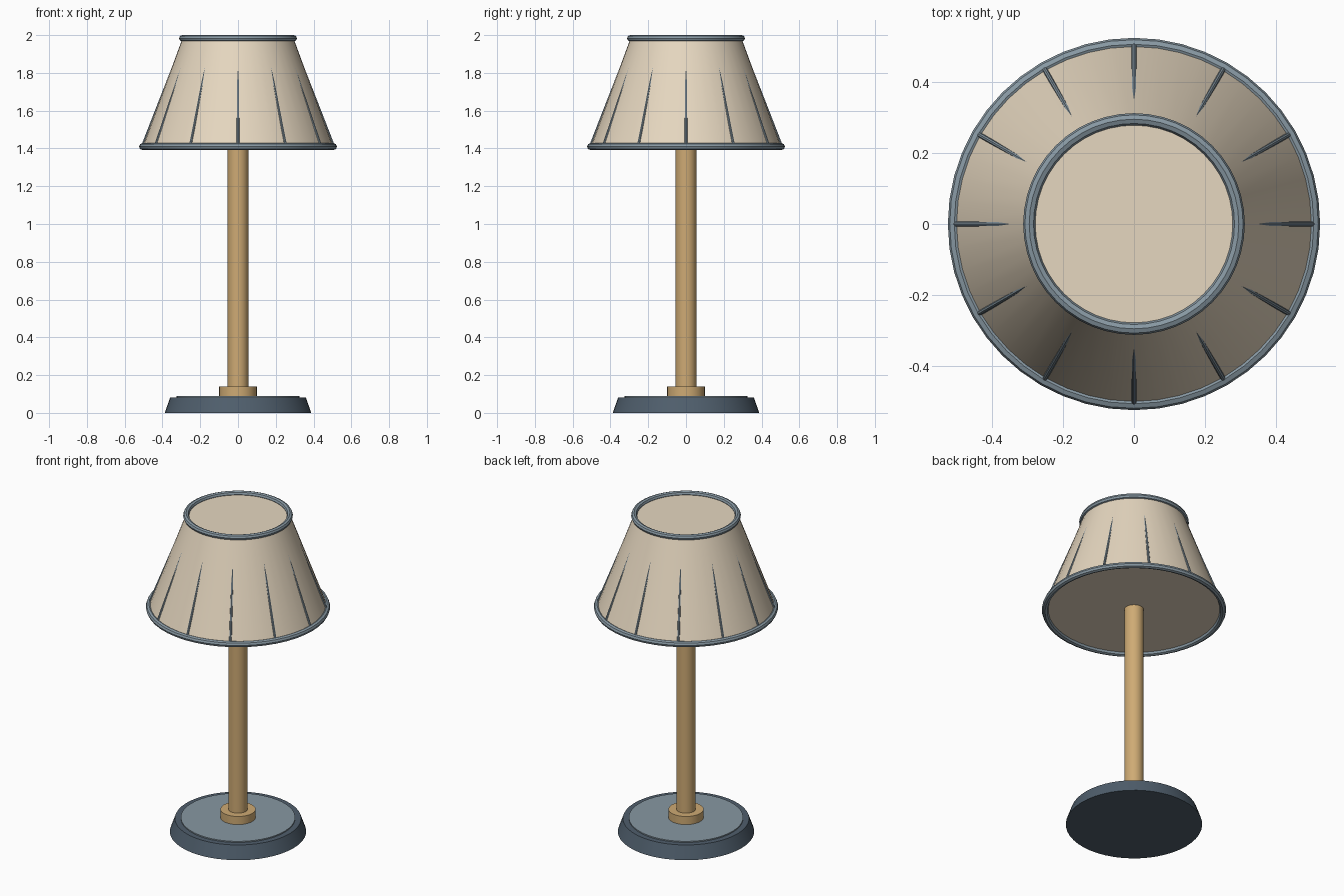
import bpy, math
from mathutils import Vector

if "Cube" in bpy.data.objects:
    bpy.data.objects.remove(bpy.data.objects["Cube"])


def material(name, rgb):
    m = bpy.data.materials.new(name)
    m.diffuse_color = (*rgb, 1)
    m.use_nodes = True
    m.node_tree.nodes["Principled BSDF"].inputs["Base Color"].default_value = m.diffuse_color
    return m


slate = material("dark slate", (0.078, 0.112, 0.15))
trim = material("light slate trim", (0.245, 0.315, 0.365))
wood = material("warm wood", (0.62, 0.405, 0.175))
linen = material("linen", (0.79, 0.68, 0.525))


def finish(name, mat):
    ob = bpy.context.object
    ob.name = name
    ob.data.materials.append(mat)
    bpy.ops.object.shade_smooth_by_angle(angle=math.radians(35))
    return ob


def cone(name, r1, r2, z1, z2, mat, sides=48):
    bpy.ops.mesh.primitive_cone_add(vertices=sides, radius1=r1, radius2=r2,
                                    depth=z2 - z1, location=(0, 0, (z1 + z2) / 2))
    return finish(name, mat)


def ring(name, major, minor, z, mat):
    bpy.ops.mesh.primitive_torus_add(major_radius=major, minor_radius=minor,
                                     major_segments=48, minor_segments=8,
                                     location=(0, 0, z))
    return finish(name, mat)


# Base: tapered foot with a thin lighter disc on top
cone("base_foot", 0.388, 0.359, 0, 0.082, slate)
cone("base_disc", 0.325, 0.325, 0.08, 0.089, trim)

# Stem and its collar
cone("stem_collar", 0.10, 0.10, 0.085, 0.14, wood, 32)
cone("stem", 0.055, 0.055, 0.085, 1.43, wood, 32)

# Closed tapered shade with trim rings
cone("shade", 0.505, 0.295, 1.41, 1.98, linen)
ring("shade_bottom_ring", 0.506, 0.018, 1.41, trim)
ring("shade_top_ring", 0.295, 0.017, 1.983, trim)

# Twelve thin round ribs that sink into the shade toward the top
low, high = Vector((0.507, 0, 1.41)), Vector((0.335, 0, 1.85))
mid = (low + high) / 2
tilt = math.atan2(high.x - low.x, high.z - low.z)
for i in range(12):
    a = i * math.tau / 12
    bpy.ops.mesh.primitive_cylinder_add(
        vertices=8, radius=0.007, depth=(high - low).length,
        location=(mid.x * math.cos(a), mid.x * math.sin(a), mid.z),
        rotation=(0, tilt, a))
    finish(f"shade_rib_{i + 1}", trim)
